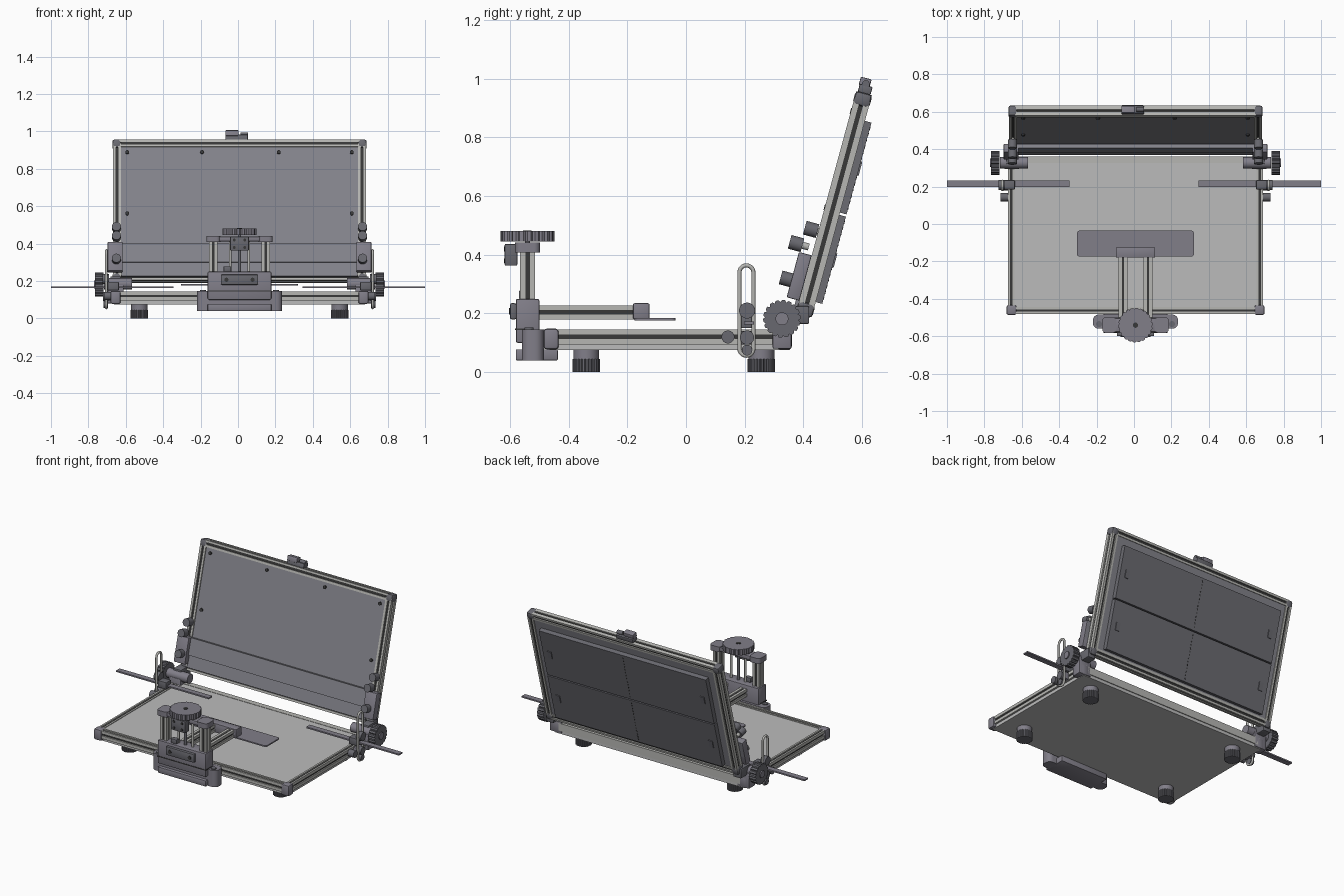
import bpy, bmesh, math
from mathutils import Matrix, Vector

old = bpy.data.objects.get("Cube")
if old:
    bpy.data.objects.remove(old, do_unlink=True)

CX = 0.008  # sideways centre of the frame


def material(name, r, g, b):
    m = bpy.data.materials.new(name)
    m.diffuse_color = (r, g, b, 1)
    m.use_nodes = True
    m.node_tree.nodes["Principled BSDF"].inputs["Base Color"].default_value = (r, g, b, 1)
    return m


ALU = material("aluminium", .47, .47, .45)
BED = material("light grey bed", .5, .5, .5)
GREY = material("blue grey plastic", .22, .21, .25)
SCREEN = material("lid panel grey", .23, .23, .26)
BACK = material("back cover grey", .15, .15, .17)
KNOB = material("dark knob", .14, .14, .16)
BLACK = material("groove black", .04, .04, .04)

AXES = {"X": Matrix(((0, 0, 1), (1, 0, 0), (0, 1, 0))),
        "Y": Matrix(((0, 1, 0), (0, 0, 1), (1, 0, 0))),
        "Z": Matrix.Identity(3)}
FLAT = Matrix.Identity(4)
LID = Matrix.Translation((0, .376, .205)) @ Matrix.Rotation(math.radians(-15.2), 4, "X")


def finish(name, bm, mats, frame):
    bmesh.ops.transform(bm, matrix=Matrix.Translation((CX, 0, 0)) @ frame, verts=bm.verts)
    bmesh.ops.recalc_face_normals(bm, faces=bm.faces)
    me = bpy.data.meshes.new(name)
    bm.to_mesh(me)
    bm.free()
    for m in mats:
        me.materials.append(m)
    me.shade_smooth()
    me.set_sharp_from_angle(angle=math.radians(25))
    ob = bpy.data.objects.new(name, me)
    bpy.context.scene.collection.objects.link(ob)
    return ob


def box(name, x, y, z, mat, frame=FLAT, bevel=0):
    bm = bmesh.new()
    bmesh.ops.create_cube(bm, size=1)
    for v in bm.verts:
        v.co = [(a + b) / 2 + c * (b - a) for (a, b), c in zip((x, y, z), v.co)]
    if bevel:
        bmesh.ops.bevel(bm, geom=bm.edges[:], offset=bevel, segments=2, affect="EDGES", profile=.5)
    return finish(name, bm, [mat], frame)


def prism(name, pts, at, axis, length, mats, frame=FLAT, groove=0):
    """Extrude an outline along an axis, centred on a point."""
    bm = bmesh.new()
    lo, hi = ([bm.verts.new((px, py, s * length / 2)) for px, py in pts] for s in (-1, 1))
    bm.faces.new(lo[::-1])
    bm.faces.new(hi)
    for i in range(len(pts)):
        j = (i + 1) % len(pts)
        f = bm.faces.new((lo[i], lo[j], hi[j], hi[i]))
        if groove and i % groove == 2:
            f.material_index = 1
    bmesh.ops.transform(bm, matrix=Matrix.Translation(at) @ AXES[axis].to_4x4(), verts=bm.verts)
    return finish(name, bm, mats, frame)


def circle(r, n=32):
    return [(r * math.cos(a * math.tau / n), r * math.sin(a * math.tau / n)) for a in range(n)]


def cyl(name, at, axis, r, length, mat, frame=FLAT):
    return prism(name, circle(r), at, axis, length, [mat], frame)


def gear(name, at, axis, r, length, mat, teeth=18, depth=.006):
    pts = []
    for k in range(teeth * 4):
        a, rad = k * math.tau / (teeth * 4), r - depth * (k % 4 > 2)
        pts.append((rad * math.cos(a), rad * math.sin(a)))
    return prism(name, pts, at, axis, length, [mat])


def rail(name, at, axis, w, h, length, frame=FLAT, g=.006, d=.008):
    """Slotted extrusion with one groove on each side."""
    pts = []
    for k in range(4):
        a, b = (w / 2, h / 2) if k % 2 == 0 else (h / 2, w / 2)
        side = [(-a, -b), (-g, -b), (-g, d - b), (g, d - b), (g, -b)]
        turn = Matrix.Rotation(k * math.pi / 2, 2)
        pts += [tuple(turn @ Vector(p)) for p in side]
    return prism(name, pts, at, axis, length, [ALU, BLACK], frame, groove=5)


def rounded(w, h, r, n=6):
    pts = []
    for k, (sx, sy) in enumerate(((1, 1), (-1, 1), (-1, -1), (1, -1))):
        for i in range(n + 1):
            a = (k + i / n) * math.pi / 2
            pts.append((sx * (w / 2 - r) + r * math.cos(a), sy * (h / 2 - r) + r * math.sin(a)))
    return pts


# Base: bed, rails, corners, feet
box("bed", (-.655, .655), (-.455, .345), (.095, .141), BED)
box("base_plate", (-.67, .67), (-.465, .355), (.075, .095), BED)
box("rear_bar", (-.66, .66), (.325, .36), (.095, .143), ALU)
rail("front_rail", (0, -.463, .12), "X", .036, .05, 1.3)
for s, side in ((-1, "right"), (1, "left")):
    rail(side + "_rail", (s * .664, -.055, .12), "Y", .05, .036, .8)
    for y, end in ((-.46, "front"), (.335, "rear")):
        box(f"{side}_{end}_corner", sorted((s * .635, s * .69)), (y - .026, y + .026),
            (.078, .148), GREY, bevel=.01)
    for y, end in ((-.34, "front"), (.257, "rear")):
        gear(f"{side}_{end}_foot", (s * .535, y, .0225), "Z", .047, .045, KNOB, 24, .004)
        cyl(f"{side}_{end}_foot_cap", (s * .535, y, .062), "Z", .044, .034, GREY)

# Lid: frame, front panel, back covers
box("lid_panel", (-.635, .635), (.006, .05), (.03, .75), SCREEN, LID)
for z, n in ((.02, "bottom"), (.76, "top")):
    rail(f"lid_{n}_rail", (0, .0275, z), "X", .055, .04, 1.29, LID)
for s, side in ((-1, "right"), (1, "left")):
    rail(f"lid_{side}_rail", (s * .655, .0275, .39), "Z", .042, .055, .74, LID)
    for z, n in ((.018, "lower"), (.76, "upper")):
        box(f"lid_{side}_{n}_corner", sorted((s * .632, s * .68)), (-.002, .057),
            (z - .025, z + .022), KNOB, LID, .012)
for z0, z1, n in ((.05, .358, "lower"), (.366, .69, "upper")):
    box(n + "_back_cover", (-.59, .59), (.05, .078), (z0, z1), BACK, LID)
    for k in range(14):
        z = z0 + .02 + k * (z1 - z0 - .04) / 13
        box(n + "_cover_perforation", (-.003, .003), (.077, .079), (z - .005, z + .005), BLACK, LID)
    for s in (-1, 1):
        zc = (z0 + z1) / 2
        box(n + "_cover_latch", (s * .54 - .014, s * .54 + .014), (.077, .083),
            (zc - .025, zc + .025), KNOB, LID)
for x, z in [(x, .71) for x in (-.6, -.2, .21, .6)] + [(s * .6, z) for s in (-1, 1) for z in (.37, .06)]:
    cyl("panel_screw", (x, .003, z), "Y", .01, .01, BLACK, LID)
box("latch_base", (-.075, .045), (.005, .05), (.78, .808), KNOB, LID, .004)
box("latch_hook", (-.075, -.005), (.002, .04), (.8, .832), GREY, LID, .004)
cyl("latch_pin", (.025, .025, .812), "X", .013, .04, KNOB, LID)

# Lower lid strip, brackets and thumb knobs
box("lid_strip", (-.7, .7), (-.022, .0), (.095, .2), SCREEN, LID)
box("lid_lower_plate", (-.63, .63), (-.012, .008), (.02, .095), SCREEN, LID)
for s, side in ((-1, "right"), (1, "left")):
    box(side + "_lid_bracket", sorted((s * .625, s * .705)), (-.045, 0), (.04, .2), GREY, LID, .004)
    for y, z in ((-.025, .285), (-.062, .225), (-.06, .1)):
        cyl(side + "_lid_knob", (s * .658, y, z), "Y", .024, .045, KNOB, LID)
        cyl(side + "_lid_knob_stem", (s * .658, y + .025, z), "Y", .012, .04, ALU, LID)

# Hinges, slotted arms and rulers
for s, side in ((-1, "right"), (1, "left")):
    gear(side + "_hinge_knob", (s * .75, .327, .182), "X", .064, .045, KNOB, 18, .007)
    cyl(side + "_hinge_knob_hub", (s * .773, .327, .182), "X", .022, .012, GREY)
    cyl(side + "_hinge_shaft", (s * .65, .327, .185), "X", .03, .15, GREY)
    box(side + "_hinge_block", sorted((s * .62, s * .705)), (.295, .36), (.08, .18), GREY, bevel=.005)
    box(side + "_hinge_arm", sorted((s * .635, s * .69)), (.32, .42), (.165, .225), KNOB, bevel=.005)

    curve = bpy.data.curves.new(side + "_slotted_arm", "CURVE")
    curve.dimensions = "3D"
    curve.bevel_depth = .007
    curve.bevel_resolution = 2
    loop = [(.024 * math.cos(a * math.pi / 10), .024 * math.sin(a * math.pi / 10) + (.34 if a <= 10 else .08))
            for a in list(range(11)) + list(range(10, 21))]
    loop[11] = (-.024, .08)
    sp = curve.splines.new("POLY")
    sp.points.add(len(loop) - 1)
    for p, (y, z) in zip(sp.points, loop):
        p.co = (CX + s * .712, .206 + y, z, 1)
    sp.use_cyclic_u = True
    curve.materials.append(ALU)
    arm = bpy.data.objects.new(side + "_slotted_arm", curve)
    bpy.context.scene.collection.objects.link(arm)

    box(side + "_ruler_clamp", sorted((s * .645, s * .705)), (.185, .235), (.15, .195), KNOB, bevel=.004)
    box(side + "_arm_mount", sorted((s * .68, s * .712)), (.18, .235), (.095, .14), GREY, bevel=.004)
    cyl(side + "_upper_arm_knob", (s * .715, .208, .21), "X", .027, .035, KNOB)
    cyl(side + "_lower_arm_knob", (s * .715, .208, .118), "X", .024, .03, KNOB)
    cyl(side + "_arm_bottom_knob", (s * .715, .208, .075), "X", .018, .025, KNOB)
    cyl(side + "_stop_knob", (s * .702, .143, .12), "X", .022, .04, KNOB)
    box(side + "_ruler", sorted((s * .345 - CX, s - CX)), (.197, .232), (.163, .172), GREY)

# Front carriage: clamp block, body, columns
prism("carriage_foot", rounded(.455, .075, .03), (0, -.522, .093), "Z", .106, [GREY])
box("carriage_lip", (-.17, .17), (-.58, -.437), (.04, .078), GREY, bevel=.004)
box("carriage_body", (-.17, .17), (-.58, -.5), (.1, .25), GREY, bevel=.006)
box("carriage_seam", (-.172, .172), (-.582, -.52), (.143, .149), BLACK)
box("carriage_front_plate", (-.1, .1), (-.6, -.578), (.18, .235), KNOB, bevel=.006)
box("carriage_pointer", (-.085, -.045), (-.57, -.54), (.25, .278), KNOB, bevel=.003)
for s in (-1, 1):
    cyl("front_plate_screw", (s * .07, -.6, .207), "Y", .011, .008, BLACK)
    cyl("carriage_foot_screw", (s * .195, -.535, .146), "Z", .016, .012, KNOB)
    rail("column", (s * .14, -.54, .33), "Z", .046, .05, .18)
    prism("column_cap", rounded(.075, .085, .02), (s * .14, -.54, .425), "Z", .034, [GREY])
    rail("carriage_arm", (s * .067, -.34, .204), "Y", .048, .046, .34)
    cyl("guide_rod", (s * .05, -.54, .33), "Z", .007, .18, ALU)
box("column_bridge", (-.13, .13), (-.575, -.505), (.412, .438), GREY, bevel=.004)
cyl("lead_screw", (0, -.54, .33), "Z", .009, .24, KNOB)
box("bridge_bracket", (-.05, .05), (-.618, -.575), (.363, .437), KNOB, bevel=.004)
for x in (-.028, .028):
    for z in (.38, .42):
        cyl("bracket_screw", (x, -.618, z), "Y", .008, .006, BLACK)

# Handwheel and pressing plate
gear("handwheel", (0, -.541, .463), "Z", .092, .036, GREY, 22, .006)
cyl("handwheel_hub", (0, -.541, .48), "Z", .014, .006, BLACK)
box("arm_end_block", (-.105, .105), (-.18, -.125), (.18, .235), GREY, bevel=.004)
prism("pressing_plate", rounded(.625, .14, .015), (0, -.105, .18), "Z", .008, [GREY])
